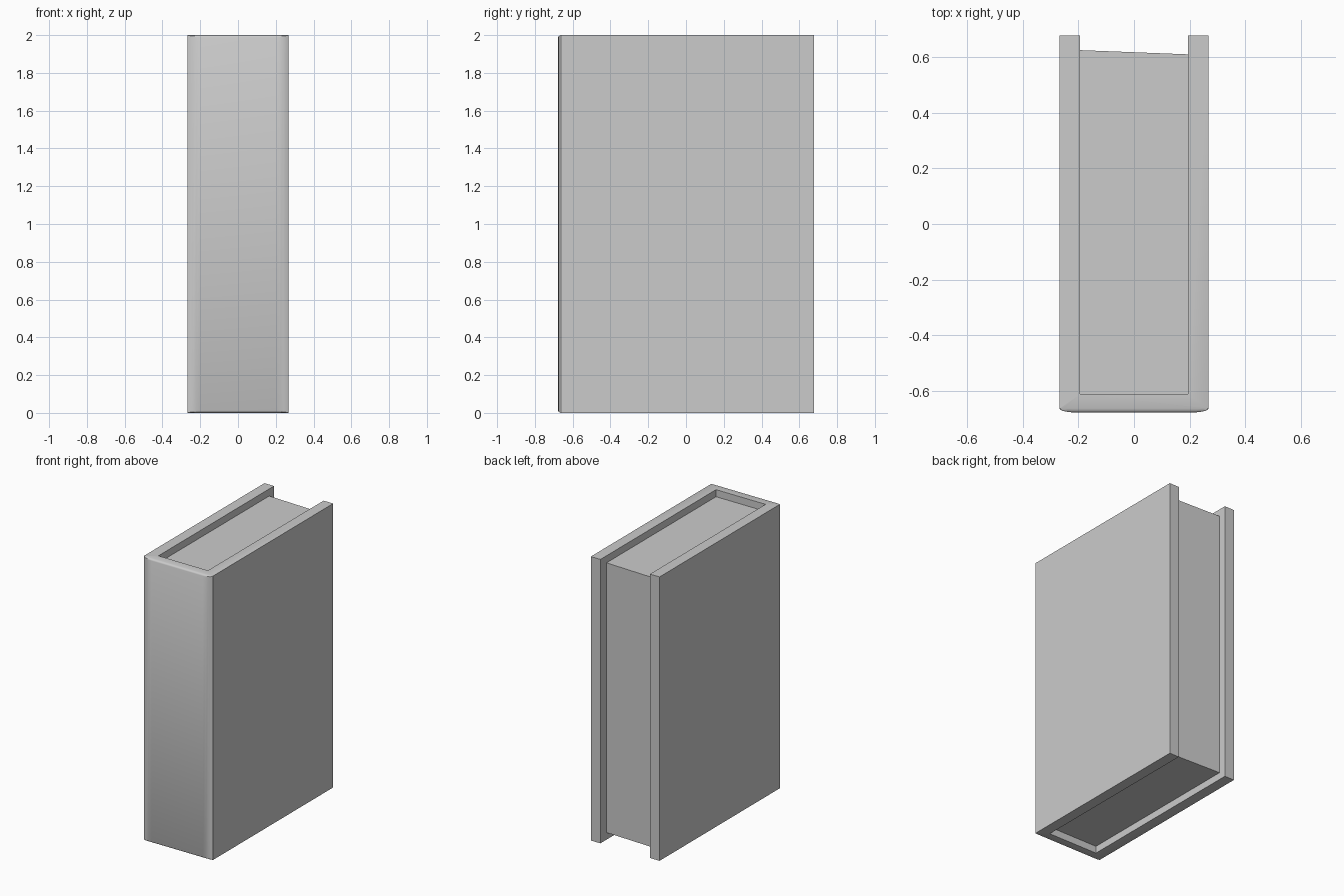
import bpy, bmesh, math

if "Cube" in bpy.data.objects:
    bpy.data.objects.remove(bpy.data.objects["Cube"])


def loft(name, rings):
    """Skin a stack of matching closed rings and cap both ends."""
    bm = bmesh.new()
    vs = [[bm.verts.new(p) for p in ring] for ring in rings]
    n = len(vs[0])
    for a, b in zip(vs, vs[1:]):
        for i in range(n):
            j = (i + 1) % n
            bm.faces.new((a[i], a[j], b[j], b[i]))
    bm.faces.new(vs[0][::-1])
    bm.faces.new(vs[-1])
    bmesh.ops.recalc_face_normals(bm, faces=bm.faces)
    mesh = bpy.data.meshes.new(name)
    bm.to_mesh(mesh)
    bm.free()
    obj = bpy.data.objects.new(name, mesh)
    bpy.context.collection.objects.link(obj)
    return obj


W, D, H = 0.268, 0.677, 2.0      # half width, half depth, height
IN_W, IN_Y = 0.193, -0.61        # inside of the cover
BOW, CORNER = 0.015, 0.068       # soft rounding of the spine
STEPS = 5

# Cover: U-shaped profile with eased spine corners
right_corner = []
for i in range(STEPS + 1):
    a = math.pi / 2 * i / STEPS
    right_corner.append((W - CORNER + CORNER * math.sin(a),
                         -D + BOW - BOW * math.cos(a)))
right = right_corner + [(W, D), (IN_W, D), (IN_W, IN_Y)]
profile = right + [(-x, y) for x, y in reversed(right)]


def cover_ring(z, inset):
    return [(x, max(y, -D + inset), z) for x, y in profile]


ease = [(0.0, BOW), (0.003, 0.007), (0.006, 0.003), (0.012, 0.0)]
rings = [cover_ring(z, s) for z, s in ease]
rings += [cover_ring(H - z, s) for z, s in reversed(ease)]
cover = loft("book_cover", rings)

bpy.context.view_layer.objects.active = cover
cover.select_set(True)
bpy.ops.object.shade_smooth_by_angle(angle=math.radians(30))

# Page block: recessed top and bottom, slightly slanted fore edge
GAP = 0.05
page_outline = [(-IN_W, IN_Y), (IN_W, IN_Y), (IN_W, 0.609), (-IN_W, 0.624)]
loft("page_block", [[(x, y, z) for x, y in page_outline] for z in (GAP, H - GAP)])
